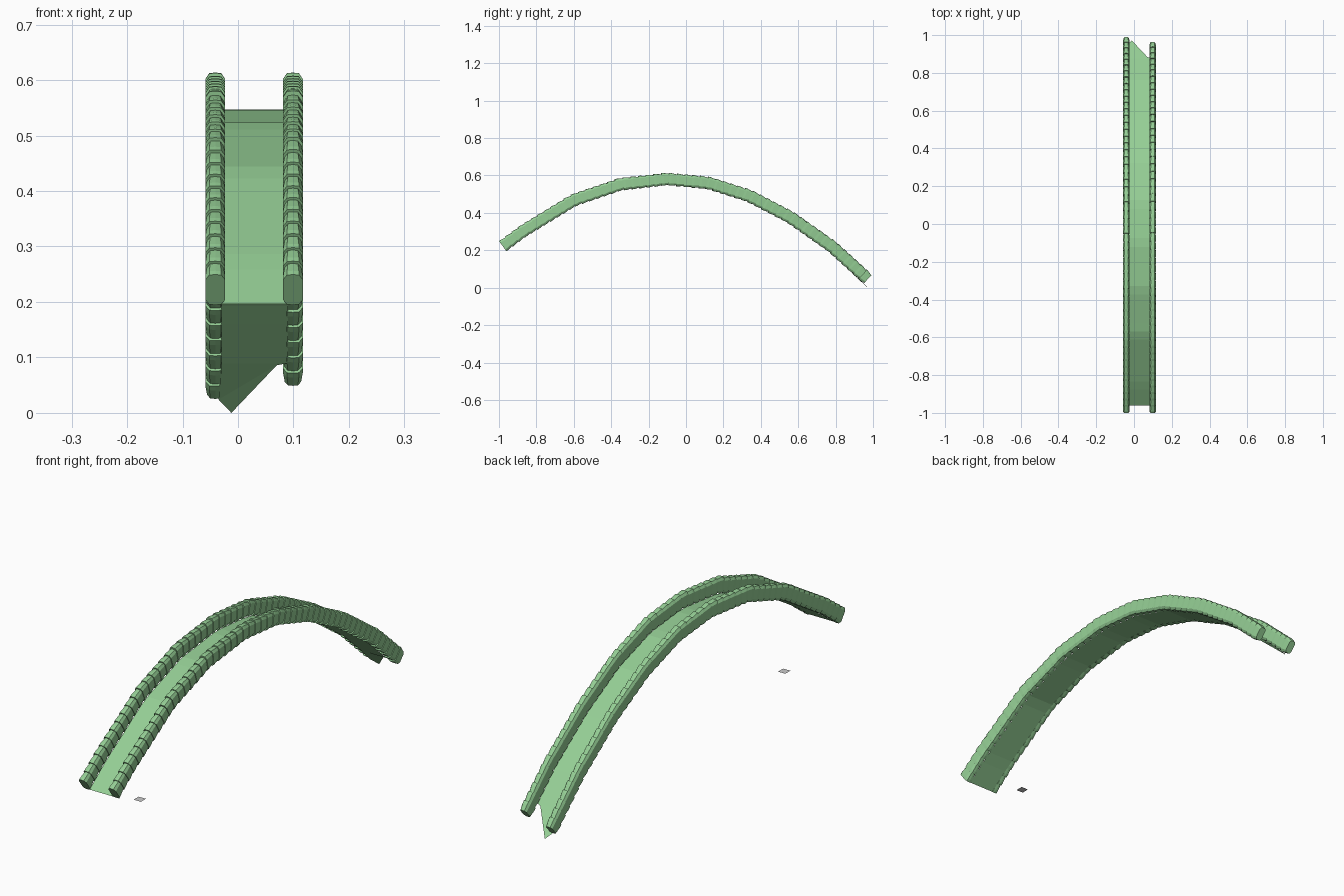
import bpy, bmesh
from mathutils import Vector

if "Cube" in bpy.data.objects:
    bpy.data.objects.remove(bpy.data.objects["Cube"])

# side profile of the arch centre line (y, z)
PATH = [Vector(p) for p in [
    (-0.98, 0.222), (-0.87, 0.303), (-0.60, 0.468), (-0.35, 0.553), (-0.10, 0.581),
    (0.12, 0.560), (0.34, 0.490), (0.56, 0.375), (0.78, 0.220), (0.972, 0.046)]]
LENGTHS = [(b - a).length for a, b in zip(PATH, PATH[1:])]
TOTAL = sum(LENGTHS)


def point(s):
    """Point at distance s along the path (extrapolates at the ends)."""
    for i, length in enumerate(LENGTHS):
        if s <= length or i == len(LENGTHS) - 1:
            return PATH[i] + (PATH[i + 1] - PATH[i]) * (s / length)
        s -= length


def frame(s):
    """Position, tangent and upward normal in the y-z plane."""
    t = (point(s + 0.04) - point(s - 0.04)).normalized()
    return point(s), t, Vector((-t.y, t.x))


def material(name, color):
    m = bpy.data.materials.new(name)
    m.diffuse_color = color
    m.use_nodes = True
    m.node_tree.nodes["Principled BSDF"].inputs["Base Color"].default_value = m.diffuse_color
    return m


def finish(name, bm, mat=None):
    mesh = bpy.data.meshes.new(name)
    bm.to_mesh(mesh)
    bm.free()
    ob = bpy.data.objects.new(name, mesh)
    bpy.context.collection.objects.link(ob)
    if mat:
        mesh.materials.append(mat)
    return ob


green = material("leaf_green", (0.30, 0.62, 0.30, 1))

# rounded, taller-than-wide rail cross-section
HALF_W, HALF_H = 0.018, 0.034
SECTION = [(1, -0.65), (1, 0.65), (0.6, 0.97), (0, 1.0), (-0.6, 0.97),
           (-1, 0.65), (-1, -0.65), (-0.6, -0.97), (0, -1.0), (0.6, -0.97)]


def rail(name, x, end, count):
    """Overlapping tapered cups, each with its wide rim towards the front."""
    bm = bmesh.new()
    step = end / count
    for i in range(count):
        s = i * step
        c, t, n = frame(s + step / 2)
        rings = []
        for along, size in ((-0.5, 1.0), (-0.2, 0.99), (0.6, 0.82)):
            if i == count - 1:
                along = min(along, 0.5)
            ring = []
            for u, v in SECTION:
                p = c + t * (along * step) + n * (v * HALF_H * size)
                ring.append(bm.verts.new((x + u * HALF_W * size, p.x, p.y)))
            rings.append(ring)
        k = len(SECTION)
        for a, b in zip(rings, rings[1:]):
            for j in range(k):
                bm.faces.new((a[j], a[(j + 1) % k], b[(j + 1) % k], b[j]))
        bm.faces.new(rings[0])
        bm.faces.new(rings[-1])
    bmesh.ops.recalc_face_normals(bm, faces=bm.faces)
    return finish(name, bm, green)


# two scalloped side rails, the right one slightly shorter
rail("left_rail", -0.041, TOTAL, 54)
rail("right_rail", 0.099, TOTAL - 0.035, 53)

# thin walkway sheet along the bottom of the rails
bm = bmesh.new()
rows = []
N = 40
for i in range(N + 1):
    c, t, n = frame((TOTAL - 0.10) * i / N)
    p = c - n * 0.032
    rows.append([bm.verts.new((x, p.x, p.y)) for x in (-0.03, 0.09)])
# broken, slanted far end
rows.append([bm.verts.new((-0.035, 0.945, 0.024)), bm.verts.new((0.07, 0.885, 0.086))])
for a, b in zip(rows, rows[1:]):
    bm.faces.new((a[0], a[1], b[1], b[0]))
tip = bm.verts.new((-0.012, 0.972, 0.0))
bm.faces.new((rows[-1][0], rows[-1][1], tip))
finish("walkway", bm, green)

# small flat plate floating under the front half
bm = bmesh.new()
bmesh.ops.create_grid(bm, x_segments=1, y_segments=1, size=0.017)
finish("ground_plate", bm).location = (0.025, -0.70, 0.07)
